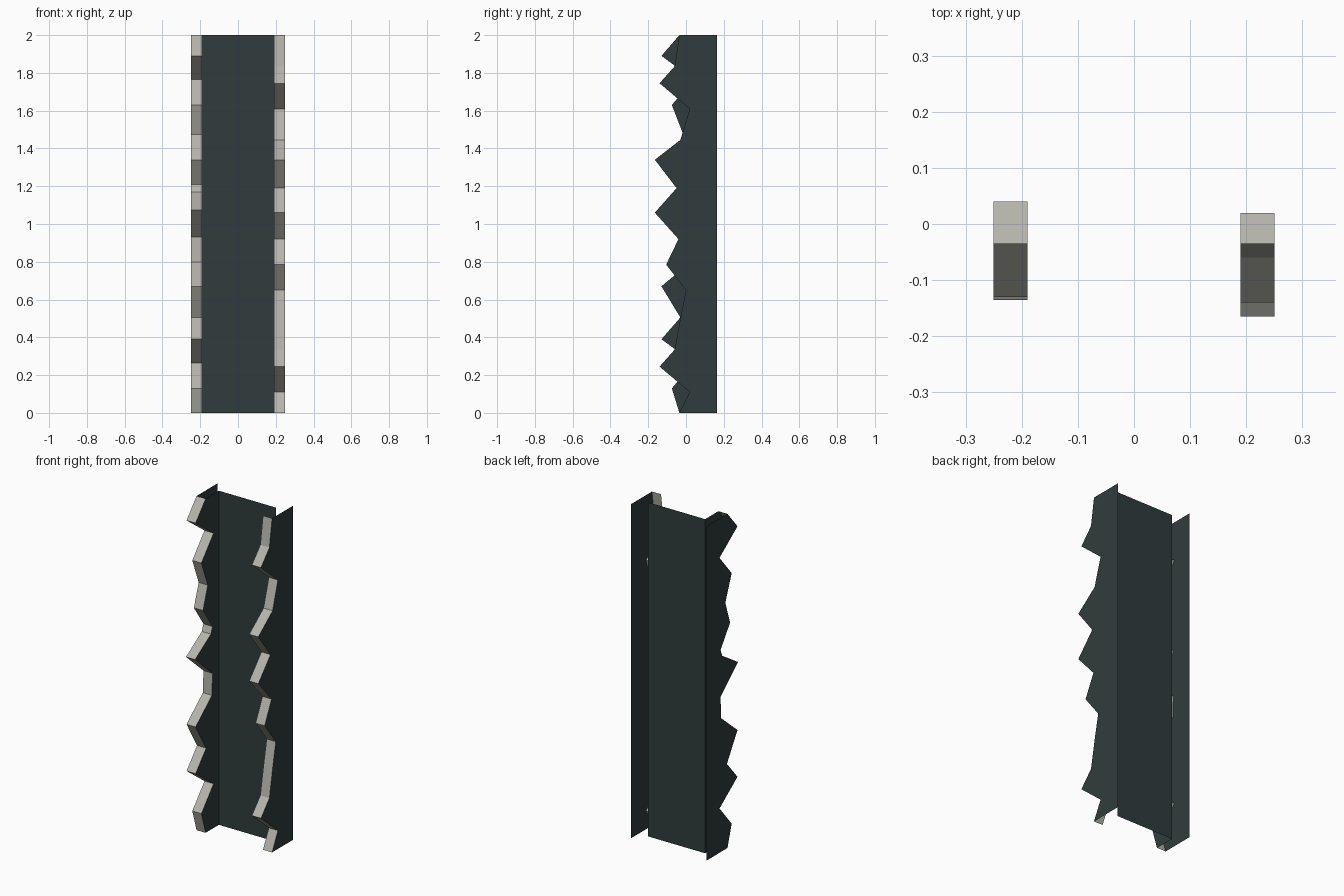
import bpy, bmesh

if "Cube" in bpy.data.objects:
    bpy.data.objects.remove(bpy.data.objects["Cube"])

# Half width, inner edge of the broken rims, back edge, recessed panel depth
OUT, INN, BACK, PANEL, H = 0.25, 0.19, 0.165, 0.09, 2.0


def material(name, rgb):
    m = bpy.data.materials.new(name)
    m.diffuse_color = (*rgb, 1)
    m.use_nodes = True
    m.node_tree.nodes["Principled BSDF"].inputs["Base Color"].default_value = m.diffuse_color
    return m


paint = material("dark_green_paint", (0.029, 0.046, 0.045))
core = material("pale_grey_core", (0.46, 0.46, 0.41))

# Jagged front edges as (y, z)
right_edge = [(-.035, 0), (.02, .11), (-.14, .245), (-.06, .335), (-.03, .5), (0, .65),
              (-.105, .785), (-.04, .92), (-.165, 1.06), (-.05, 1.19), (-.165, 1.34),
              (-.03, 1.445), (.02, 1.61), (-.14, 1.745), (-.06, 1.835), (-.035, H)]
left_edge = [(-.035, 0), (-.075, .13), (.04, .265), (-.13, .39), (-.03, .505), (-.13, .67),
             (.025, .8), (.03, .93), (-.135, 1.075), (.015, 1.17), (.03, 1.21),
             (-.06, 1.34), (-.015, 1.475), (-.075, 1.63), (.04, 1.765), (-.13, 1.89),
             (-.035, H)]


def sheet(name, line_a, line_b, mat):
    """Flat-faced sheet spanning two matching polylines."""
    bm = bmesh.new()
    a = [bm.verts.new(p) for p in line_a]
    b = [bm.verts.new(p) for p in line_b]
    for i in range(len(a) - 1):
        bm.faces.new((a[i], b[i], b[i + 1], a[i + 1]))
    me = bpy.data.meshes.new(name)
    bm.to_mesh(me)
    bm.free()
    me.materials.append(mat)
    ob = bpy.data.objects.new(name, me)
    bpy.context.collection.objects.link(ob)
    return ob


def at_x(edge, x):
    return [(x, y, z) for y, z in edge]


def back_line(edge, x, y):
    return [(x, y, z) for _, z in edge]


# Broken front rims
sheet("right_rim", at_x(right_edge, INN), at_x(right_edge, OUT), core)
sheet("left_rim", at_x(left_edge, -OUT), at_x(left_edge, -INN), core)

# Side plates
sheet("right_plate", at_x(right_edge, OUT), back_line(right_edge, OUT, BACK), paint)
sheet("left_plate", back_line(left_edge, -OUT, BACK), at_x(left_edge, -OUT), paint)
sheet("left_inner_plate", at_x(left_edge, -INN), back_line(left_edge, -INN, PANEL), paint)

# Recessed panel
sheet("centre_panel", [(-INN, PANEL, 0), (-INN, PANEL, H)],
      [(INN, PANEL, 0), (INN, PANEL, H)], paint)
